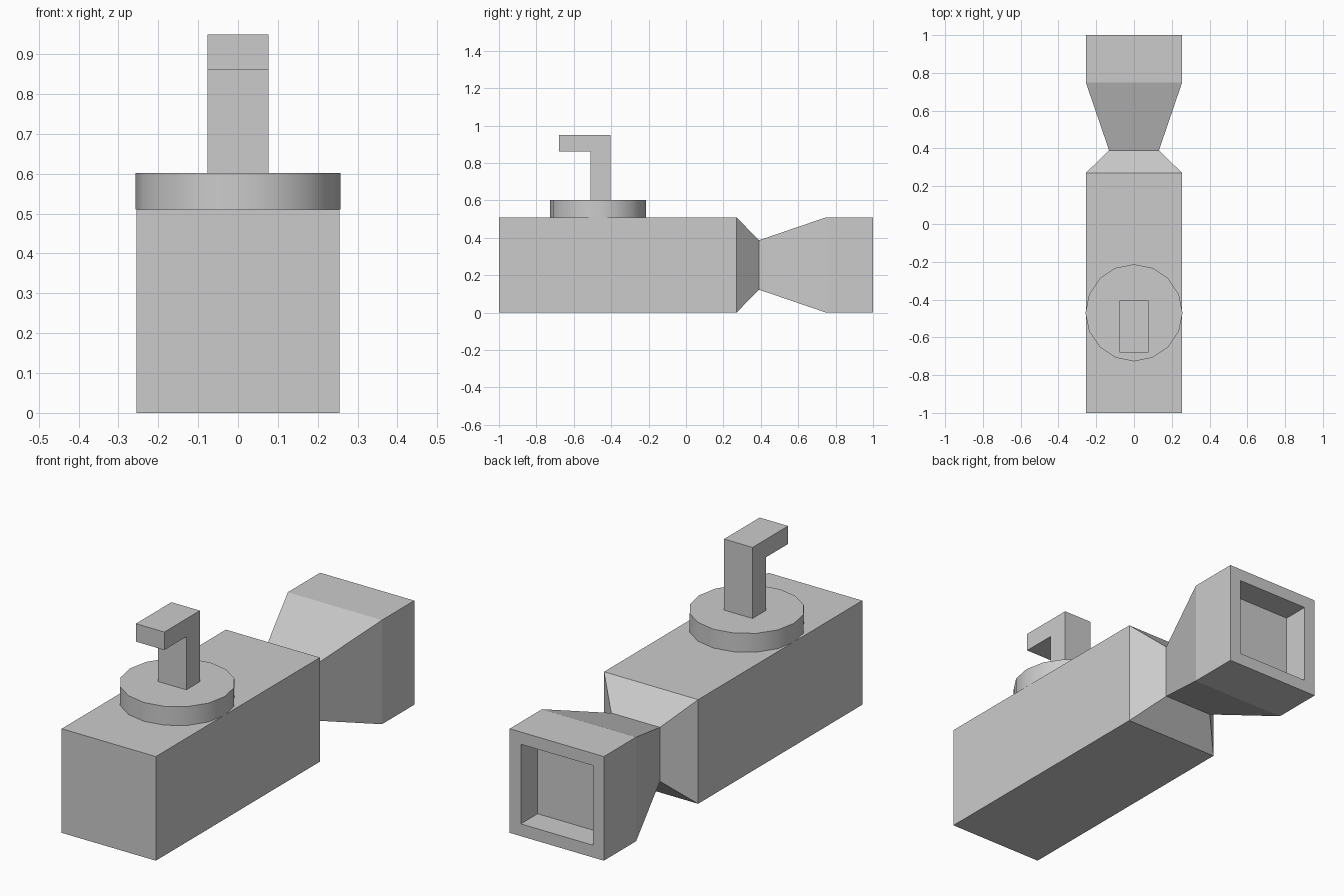
import bpy, bmesh, math
from mathutils import Matrix

if "Cube" in bpy.data.objects:
    bpy.data.objects.remove(bpy.data.objects["Cube"])


def finish(bm, name):
    bmesh.ops.recalc_face_normals(bm, faces=bm.faces)
    mesh = bpy.data.meshes.new(name)
    bm.to_mesh(mesh)
    bm.free()
    obj = bpy.data.objects.new(name, mesh)
    bpy.context.collection.objects.link(obj)
    return obj


# Main body: square sections along y, ending in a recessed rear opening
MID_Z = 0.255
sections = [  # (y, half size)
    (-1.0, 0.255), (0.27, 0.255), (0.39, 0.132), (0.75, 0.255),
    (1.0, 0.255), (1.0, 0.195), (0.87, 0.195),
]
bm = bmesh.new()
rings = [[bm.verts.new((sx * h, y, MID_Z + sz * h))
          for sx, sz in ((-1, -1), (1, -1), (1, 1), (-1, 1))]
         for y, h in sections]
for a, b in zip(rings, rings[1:]):
    for i in range(4):
        j = (i + 1) % 4
        bm.faces.new((a[i], a[j], b[j], b[i]))
bm.faces.new(rings[0])
bm.faces.new(rings[-1])
finish(bm, "body_with_flared_nozzle")

# Round collar on top, 16 sides with smooth rim
bm = bmesh.new()
bmesh.ops.create_cone(bm, cap_ends=True, segments=16, radius1=0.257,
                      radius2=0.257, depth=0.092,
                      matrix=Matrix.Translation((0, -0.47, 0.556)))
collar = finish(bm, "collar")
bpy.context.view_layer.objects.active = collar
collar.select_set(True)
bpy.ops.object.shade_smooth_by_angle(angle=math.radians(30))

# Hooked lever: side profile (y, z) extruded across x
profile = [(-0.51, 0.60), (-0.405, 0.60), (-0.405, 0.95),
           (-0.68, 0.95), (-0.68, 0.862), (-0.51, 0.862)]
bm = bmesh.new()
face = bm.faces.new([bm.verts.new((-0.077, y, z)) for y, z in profile])
ext = bmesh.ops.extrude_face_region(bm, geom=[face], use_keep_orig=True)
moved = [e for e in ext["geom"] if isinstance(e, bmesh.types.BMVert)]
bmesh.ops.translate(bm, verts=moved, vec=(0.154, 0, 0))
finish(bm, "hooked_lever")
